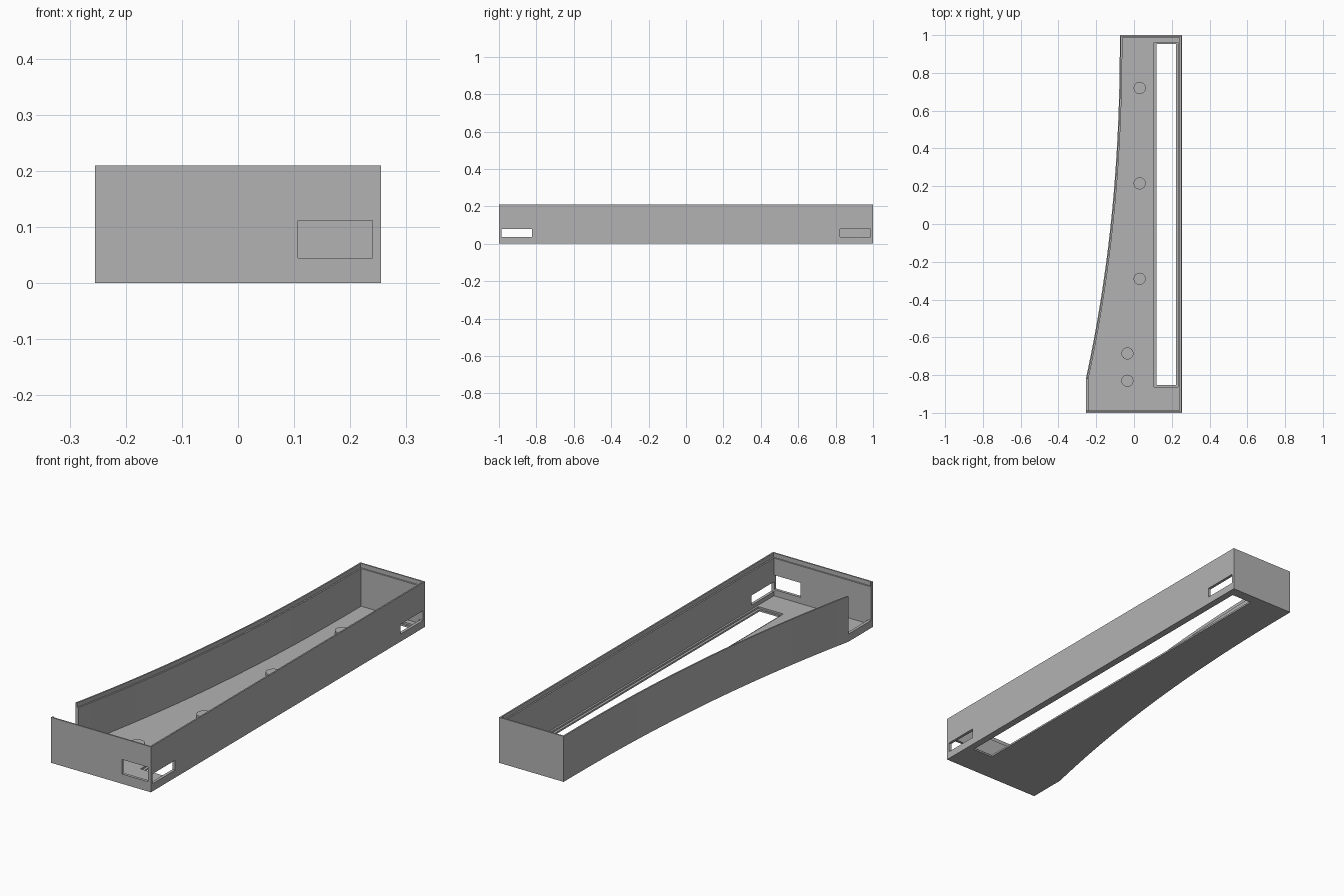
import bpy, bmesh
from mathutils import Vector

if "Cube" in bpy.data.objects:
    bpy.data.objects.remove(bpy.data.objects["Cube"], do_unlink=True)

WALL, FLOOR, TOP = 0.0133, 0.016, 0.21
FRONT_GAP_END = -0.82

grey = bpy.data.materials.new("plain_grey")
grey.use_nodes = True
grey.diffuse_color = (0.45, 0.45, 0.45, 1)
grey.node_tree.nodes["Principled BSDF"].inputs["Base Color"].default_value = (0.45, 0.45, 0.45, 1)


def tray_outline(steps=28):
    """Counter-clockwise plan: straight right side, bowed left side."""
    pts = [Vector((-0.255, -1)), Vector((0.255, -1)), Vector((0.255, 1))]
    for i in range(steps + 1):
        t = i / steps
        pts.append(Vector((-0.075 - 0.18 * t ** 2.2, 1 - t * (1 - FRONT_GAP_END))))
    return pts


def inset(pts, d):
    """Move every edge of a counter-clockwise outline inward by d."""
    out = []
    for i, p in enumerate(pts):
        a = (p - pts[i - 1]).normalized()
        b = (pts[(i + 1) % len(pts)] - p).normalized()
        na, nb = Vector((-a.y, a.x)), Vector((-b.y, b.x))
        out.append(p + (na + nb) * d / (1 + na.dot(nb)))
    return out


def prism(name, pts, z0, z1):
    bm = bmesh.new()
    base = bm.faces.new([bm.verts.new((p[0], p[1], z0)) for p in pts])
    top = bmesh.ops.extrude_face_region(bm, geom=[base])["geom"]
    bmesh.ops.translate(bm, vec=(0, 0, z1 - z0),
                        verts=[v for v in top if isinstance(v, bmesh.types.BMVert)])
    bmesh.ops.recalc_face_normals(bm, faces=bm.faces)
    mesh = bpy.data.meshes.new(name)
    bm.to_mesh(mesh)
    bm.free()
    mesh.materials.append(grey)
    ob = bpy.data.objects.new(name, mesh)
    bpy.context.collection.objects.link(ob)
    return ob


def block(name, x0, x1, y0, y1, z0, z1):
    return prism(name, [(x0, y0), (x1, y0), (x1, y1), (x0, y1)], z0, z1)


def cut(body, cutter):
    mod = body.modifiers.new("cut", "BOOLEAN")
    mod.operation, mod.solver, mod.object = "DIFFERENCE", "EXACT", cutter
    bpy.context.view_layer.update()
    result = bpy.data.meshes.new_from_object(
        body.evaluated_get(bpy.context.evaluated_depsgraph_get()))
    body.modifiers.clear()
    body.data = result
    bpy.data.objects.remove(cutter, do_unlink=True)


# Hollow tray with a stepped rim
plan = tray_outline()
tray = prism("tray", plan, 0, TOP)
cut(tray, prism("cavity", inset(plan, WALL), FLOOR, 0.3))
cut(tray, prism("rim_step", inset(plan, WALL / 2), TOP - 0.02, 0.3))

# Long floor slot with a recessed ledge
cut(tray, block("slot_ledge", 0.106, 0.233, -0.862, 0.962, FLOOR / 2, 0.1))
cut(tray, block("slot", 0.118, 0.222, -0.853, 0.953, -0.1, 0.1))

# Side windows, front window and open front corner
for y in (-0.905, 0.905):
    cut(tray, block("side_window", 0.235, 0.3, y - 0.082, y + 0.082, 0.035, 0.08))
cut(tray, block("front_window", 0.107, 0.24, -1.1, -0.98, 0.045, 0.112))
cut(tray, block("corner_opening", -0.3, -0.22, -1 + WALL, FRONT_GAP_END, 0.035, 0.3))

# Low round bosses on the floor
for x, y in ((0.03, 0.72), (0.03, 0.215), (0.03, -0.29), (-0.035, -0.685), (-0.035, -0.83)):
    bpy.ops.mesh.primitive_cylinder_add(vertices=32, radius=0.032, depth=0.02,
                                        location=(x, y, FLOOR + 0.006))
    boss = bpy.context.object
    boss.name = "floor_boss"
    boss.data.materials.append(grey)
    bpy.ops.object.shade_smooth_by_angle()
